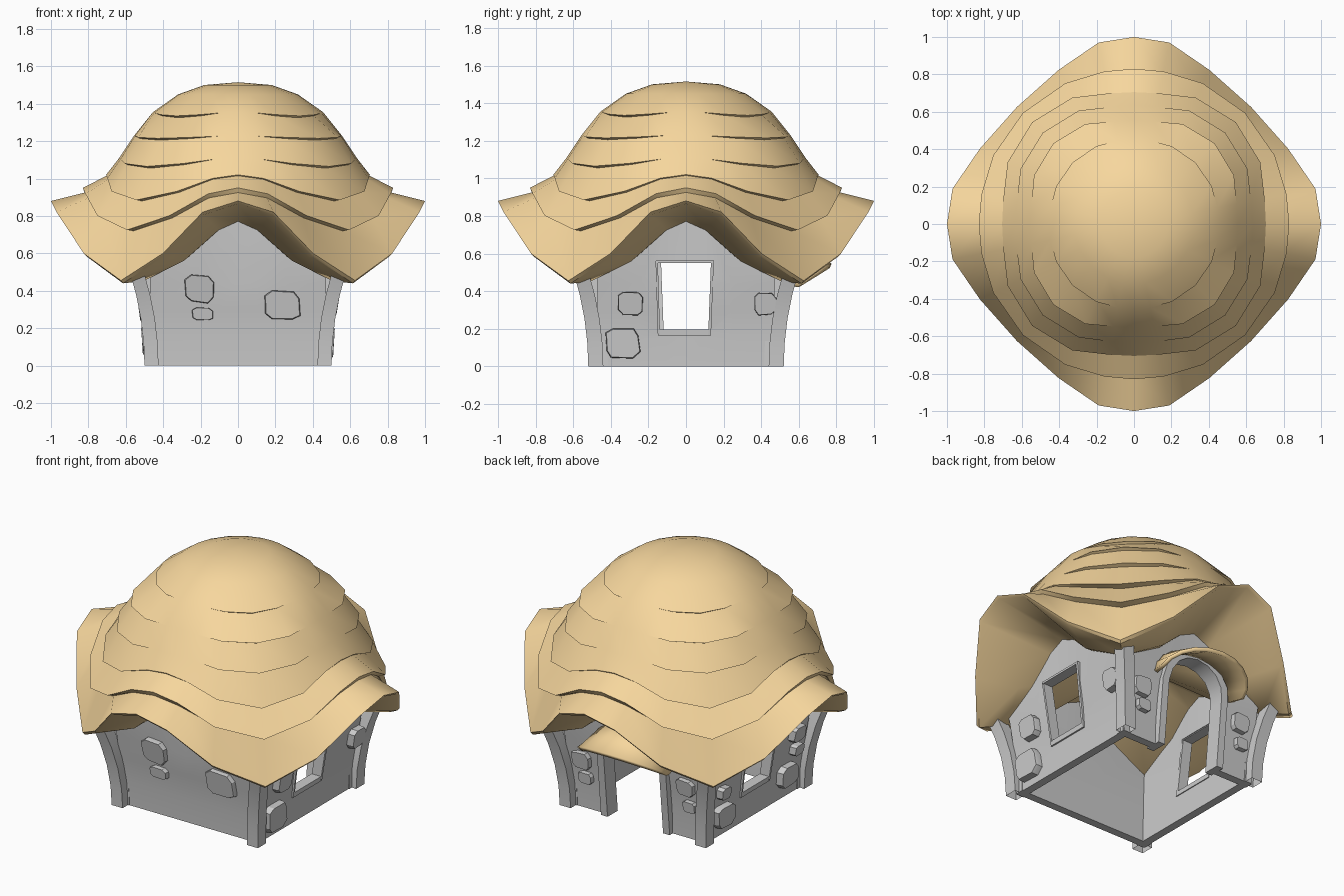
import bpy, bmesh, math, random
from math import sin, cos, pi, radians
from mathutils import Matrix, Vector

if "Cube" in bpy.data.objects:
    bpy.data.objects.remove(bpy.data.objects["Cube"])

random.seed(4)
HALF = 0.465
thatch = bpy.data.materials.new("thatch")
thatch.diffuse_color = (0.93, 0.68, 0.34, 1)
thatch.use_nodes = True
thatch.node_tree.nodes["Principled BSDF"].inputs["Base Color"].default_value = thatch.diffuse_color


def flare(z):
    return 0.25 * min(z, 0.5) ** 2


def select(ob):
    bpy.ops.object.select_all(action='DESELECT')
    ob.select_set(True)
    bpy.context.view_layer.objects.active = ob


def make(name, verts, faces, mat=None, angle=30):
    me = bpy.data.meshes.new(name)
    me.from_pydata([tuple(v) for v in verts], [], faces)
    bm = bmesh.new()
    bm.from_mesh(me)
    bmesh.ops.remove_doubles(bm, verts=bm.verts, dist=0.003)
    bmesh.ops.recalc_face_normals(bm, faces=bm.faces)
    bm.to_mesh(me)
    bm.free()
    ob = bpy.data.objects.new(name, me)
    bpy.context.collection.objects.link(ob)
    if mat:
        me.materials.append(mat)
    select(ob)
    bpy.ops.object.shade_smooth_by_angle(angle=radians(angle))
    return ob


def modify(ob, kind, **props):
    m = ob.modifiers.new(kind, kind)
    for k, v in props.items():
        setattr(m, k, v)
    select(ob)
    bpy.ops.object.modifier_apply(modifier=m.name)


def on_wall(side, u, z, out=0.0):
    # side: 0 front, 1 right, 2 back, 3 left
    return Matrix.Rotation(side * pi / 2, 3, 'Z') @ Vector((u, -(HALF + flare(z) + out), z))


def prism(name, side, loop, out0, out1, inset=1.0, angle=30):
    # outline (u, z) on a wall, pushed from out0 to out1
    n = len(loop)
    cu, cz = sum(p[0] for p in loop) / n, sum(p[1] for p in loop) / n
    v = [on_wall(side, u, z, out0) for u, z in loop]
    v += [on_wall(side, u, z, out0 + (out1 - out0) * 0.7) for u, z in loop]
    v += [on_wall(side, cu + (u - cu) * inset, cz + (z - cz) * inset, out1) for u, z in loop]
    f = [tuple(range(n)), tuple(range(2 * n, 3 * n))]
    for k in (0, n):
        f += [(k + i, k + (i + 1) % n, k + n + (i + 1) % n, k + n + i) for i in range(n)]
    return make(name, v, f, angle=angle)


# Thatched roof: stepped rings, wavy between side peaks and low corners
ANG = [0, 11, 26, 45]
TR = [0, 0.1, 0.72, 1]
TZ = [0, 0.14, 0.66, 1]


def ring(ra, za, rc, zc):
    pts = []
    for k in range(24):
        q, i = divmod(k, 6)
        j = i if i <= 3 else 6 - i
        a = radians(q * 90 + (ANG[j] if i <= 3 else 90 - ANG[j]))
        r = ra + (rc - ra) * TR[j]
        pts.append((r * cos(a), r * sin(a), za + (zc - za) * TZ[j]))
    return pts


# axis radius, axis height, corner radius, corner height
# (steps shrink to nothing on the axes and open toward the corners)
rings = [
    (0.18, 1.50, 0.18, 1.50), (0.32, 1.45, 0.32, 1.45),
    (0.455, 1.355, 0.465, 1.335), (0.455, 1.355, 0.45, 1.325),
    (0.555, 1.23, 0.61, 1.215), (0.555, 1.23, 0.59, 1.205),
    (0.635, 1.11, 0.69, 1.065), (0.635, 1.11, 0.665, 1.055),
    (0.705, 1.02, 0.77, 0.885), (0.703, 1.015, 0.725, 0.88),
    (0.83, 0.95, 0.84, 0.725), (0.82, 0.925, 0.79, 0.72),
    (1.00, 0.88, 0.885, 0.455), (0.985, 0.865, 0.87, 0.44),
    (0.52, 0.77, 0.72, 0.45),
]
verts = [p for r in rings for p in ring(*r)] + [(0, 0, 1.515), (0, 0, 0.8)]
nr = len(rings)
faces = []
for r in range(nr - 1):
    for k in range(24):
        a, b = r * 24 + k, r * 24 + (k + 1) % 24
        faces.append((a, b, b + 24, a + 24))
for k in range(24):
    n = (k + 1) % 24
    faces += [(k, n, nr * 24), ((nr - 1) * 24 + k, (nr - 1) * 24 + n, nr * 24 + 1)]
make("thatched_roof", verts, faces, thatch, 38)

# Walls: flared panels with gable tops, cut for door and windows
US = [-0.47, -0.25, -0.1, 0, 0.1, 0.25, 0.47]
TOPS = [0.5, 0.62, 0.78, 0.83, 0.78, 0.62, 0.5]
door = [(0.2, -0.1)] + [(0.2 * cos(i * pi / 8), 0.4 + 0.2 * sin(i * pi / 8)) for i in range(9)] + [(-0.2, -0.1)]
window = [(-0.145, 0.185), (0.125, 0.185), (0.138, 0.555), (-0.15, 0.555)]
for side, name in enumerate(["front", "right", "back", "left"]):
    v, f = [], []
    for inn in (0, -0.05):
        for row in (0, 0.15, 0.3, 0.44, None):
            for u, t in zip(US, TOPS):
                v.append(on_wall(side, u, t if row is None else row, inn))
    for r in range(4):
        for c in range(6):
            q = [r * 7 + c, r * 7 + c + 1, r * 7 + c + 8, r * 7 + c + 7]
            f += [q, [i + 35 for i in reversed(q)]]
    edge = list(range(7)) + [13, 20, 27] + list(range(34, 27, -1)) + [21, 14, 7]
    for a, b in zip(edge, edge[1:] + edge[:1]):
        f.append((a, b, b + 35, a + 35))
    wall = make(name + "_wall", v, f)
    if side:
        cut = prism("cutter", side, door if side == 2 else window, -0.2, 0.2)
        cut.hide_render = True
        modify(wall, 'BOOLEAN', object=cut, operation='DIFFERENCE', solver='EXACT')
        bpy.data.objects.remove(cut)
        select(wall)
        bpy.ops.object.shade_smooth_by_angle(angle=radians(30))
    modify(wall, 'WEIGHTED_NORMAL', keep_sharp=True)

# Window frames, slightly wider at the top
for side, name in ((1, "right"), (3, "left")):
    bars = [[(-0.148, 0.165), (0.13, 0.165), (0.132, 0.195), (-0.148, 0.195)],
            [(-0.16, 0.55), (0.148, 0.55), (0.148, 0.563), (-0.16, 0.563)],
            [(-0.15, 0.165), (-0.138, 0.165), (-0.15, 0.56), (-0.162, 0.56)],
            [(0.118, 0.165), (0.133, 0.165), (0.148, 0.56), (0.133, 0.56)]]
    for bar in bars:
        prism(name + "_window_frame", side, bar, -0.055, 0.01)

# Door surround: arched band
arc = [(0.0, 0.0)] + [(i * pi / 8, 0.4) for i in range(9)] + [(pi, 0.0)]
v = []
for a, base in arc:
    for r, out in ((0.19, -0.07), (0.19, 0.03), (0.235, 0.03), (0.235, -0.07)):
        v.append(on_wall(2, r * cos(a), base + r * sin(a) if base else 0, out))
f = [(0, 1, 2, 3), tuple(range(len(v) - 4, len(v)))]
for s in range(len(arc) - 1):
    for k in range(4):
        n = (k + 1) % 4
        f.append((s * 4 + k, s * 4 + n, s * 4 + 4 + n, s * 4 + 4 + k))
make("door_surround", v, f)

# Thatched door canopy, drooping outward
v, f = [], []
for i in range(11):
    a = i * pi / 10
    c, s = cos(a), sin(a)
    v += [(0.26 * c, 0.46, 0.44 + 0.21 * s), (0.29 * c, 0.6 + 0.17 * s, 0.425 + 0.11 * s)]
    if i:
        f.append((2 * i - 2, 2 * i - 1, 2 * i + 1, 2 * i))
canopy = make("door_canopy", v, f, thatch, 40)
modify(canopy, 'SOLIDIFY', thickness=0.025, offset=0)

# Flared corner posts, open underneath
for sx in (-1, 1):
    for sy in (-1, 1):
        v, f = [], []
        for z in (0, 0.12, 0.25, 0.38, 0.5):
            o = flare(z) * 1.25
            for a, b in ((0.425, 0.44), (0.5, 0.44), (0.5, 0.52), (0.425, 0.52)):
                v.append((sx * (a + o), sy * (b + o), z))
        for s in range(4):
            f += [(s * 4 + k, s * 4 + (k + 1) % 4, s * 4 + 4 + (k + 1) % 4, s * 4 + 4 + k) for k in range(4)]
        f.append((16, 17, 18, 19))
        make("corner_post", v, f)

# Stones set in the walls: side, u, z, width, height
stones = [
    (0, -0.205, 0.41, 0.16, 0.15), (0, -0.19, 0.275, 0.11, 0.07), (0, 0.235, 0.32, 0.19, 0.16),
    (1, -0.295, 0.335, 0.14, 0.13), (1, -0.34, 0.125, 0.19, 0.16), (1, 0.42, 0.33, 0.12, 0.12),
    (2, 0.35, 0.33, 0.12, 0.11), (2, 0.37, 0.21, 0.09, 0.07),
    (2, -0.36, 0.31, 0.12, 0.11), (2, -0.34, 0.2, 0.09, 0.07),
    (3, -0.33, 0.13, 0.17, 0.14), (3, -0.35, 0.28, 0.09, 0.08),
    (3, 0.34, 0.39, 0.12, 0.1), (3, 0.36, 0.28, 0.09, 0.07), (3, 0.29, 0.14, 0.17, 0.13),
]
OCT = [(1, -0.65), (1, 0.5), (0.65, 0.95), (-0.55, 1), (-1, 0.7), (-0.95, -0.55), (-0.6, -0.95), (0.6, -1)]
for s, u, z, w, h in stones:
    loop = [(u + w / 2 * a * random.uniform(0.9, 1.05), z + h / 2 * b * random.uniform(0.9, 1.05)) for a, b in OCT]
    prism("wall_stone", s, loop, -0.01, 0.043 if s % 2 else 0.03, 0.95, 25)
